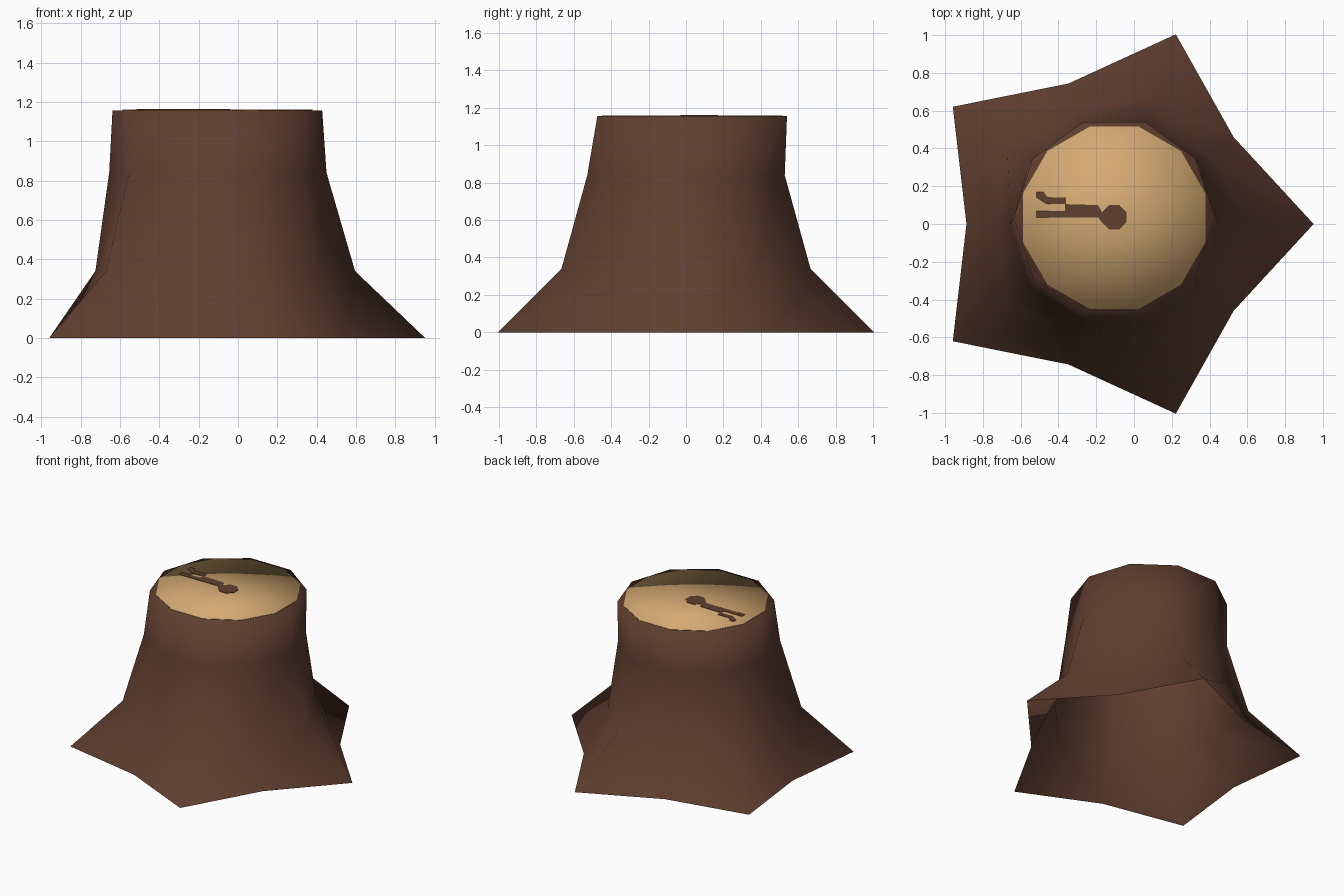
import bpy
import bmesh
from math import cos, sin, radians

if "Cube" in bpy.data.objects:
    bpy.data.objects.remove(bpy.data.objects["Cube"], do_unlink=True)

CX = -0.105          # trunk axis
TOP_Y = 0.033        # the top leans back slightly
TOP_Z = 1.156


def material(name, rgb):
    mat = bpy.data.materials.new(name)
    mat.use_nodes = True
    mat.diffuse_color = (*rgb, 1)
    bsdf = next(n for n in mat.node_tree.nodes if n.type == 'BSDF_PRINCIPLED')
    bsdf.inputs["Base Color"].default_value = (*rgb, 1)
    bsdf.inputs["Roughness"].default_value = 0.9
    return mat


def finish(bm, name, mat, smooth):
    mesh = bpy.data.meshes.new(name)
    bm.to_mesh(mesh)
    bm.free()
    mesh.materials.append(mat)
    for poly in mesh.polygons:
        poly.use_smooth = smooth
    obj = bpy.data.objects.new(name, mesh)
    bpy.context.collection.objects.link(obj)
    return obj


def plate(name, outline, z, thickness, mat, smooth):
    """Thin plate with the given outline; a smooth one gets a centre point."""
    bm = bmesh.new()
    face = bm.faces.new([bm.verts.new((x, y, z)) for x, y in outline])
    up = bmesh.ops.extrude_face_region(bm, geom=[face])["geom"]
    bmesh.ops.translate(bm, vec=(0, 0, thickness),
                        verts=[g for g in up if isinstance(g, bmesh.types.BMVert)])
    bmesh.ops.recalc_face_normals(bm, faces=bm.faces)
    if smooth:
        top = [f for f in bm.faces if f.normal.z > 0.9]
        bmesh.ops.poke(bm, faces=top)
    return finish(bm, name, mat, smooth)


def circle(cx, cy, r, count, start):
    return [(cx + r * cos(radians(start + 360 * i / count)),
             cy + r * sin(radians(start + 360 * i / count))) for i in range(count)]


bark = material("bark brown", (0.118, 0.050, 0.030))
wood = material("cut wood tan", (0.665, 0.402, 0.171))

# Trunk: ten-sided rings, alternating root and hollow radii; open underneath
rings = [  # height, root radius, hollow radius, y offset
    (0.0, 1.056, 0.782, 0),
    (0.34, 0.70, 0.62, 0),
    (0.84, 0.555, 0.55, 0),
    (TOP_Z, 0.533, 0.533, TOP_Y),
]
bm = bmesh.new()
loops = []
for z, root, hollow, dy in rings:
    loop = []
    for i in range(10):
        r = hollow if i % 2 else root
        a = radians(36 * i)
        loop.append(bm.verts.new((CX + r * cos(a), dy + r * sin(a), z)))
    loops.append(loop)
for low, high in zip(loops, loops[1:]):
    for i in range(10):
        j = (i + 1) % 10
        bm.faces.new((low[i], low[j], high[j], high[i]))
cap = bm.faces.new(loops[-1])
bmesh.ops.poke(bm, faces=[cap])
finish(bm, "stump_trunk", bark, True)

# Pale sawn surface inside the bark rim
plate("cut_surface", circle(CX, TOP_Y, 0.5, 12, 15), TOP_Z, 0.004, wood, True)

# Crack: round heart with a forked arm reaching to the right side
heart = circle(CX, 0.035, 0.07, 8, 22.5)
arm = [(-0.36, 0.105), (-0.36, 0.14), (-0.46, 0.14), (-0.48, 0.17), (-0.515, 0.17),
       (-0.515, 0.14), (-0.46, 0.105), (-0.365, 0.105), (-0.365, 0.07),
       (-0.515, 0.07), (-0.515, 0.035), (-0.19, 0.035)]
outline = [(-0.19, 0.1)] + arm + heart[4:] + heart[:4]
plate("heart_crack", outline, TOP_Z + 0.004, 0.003, bark, False)
